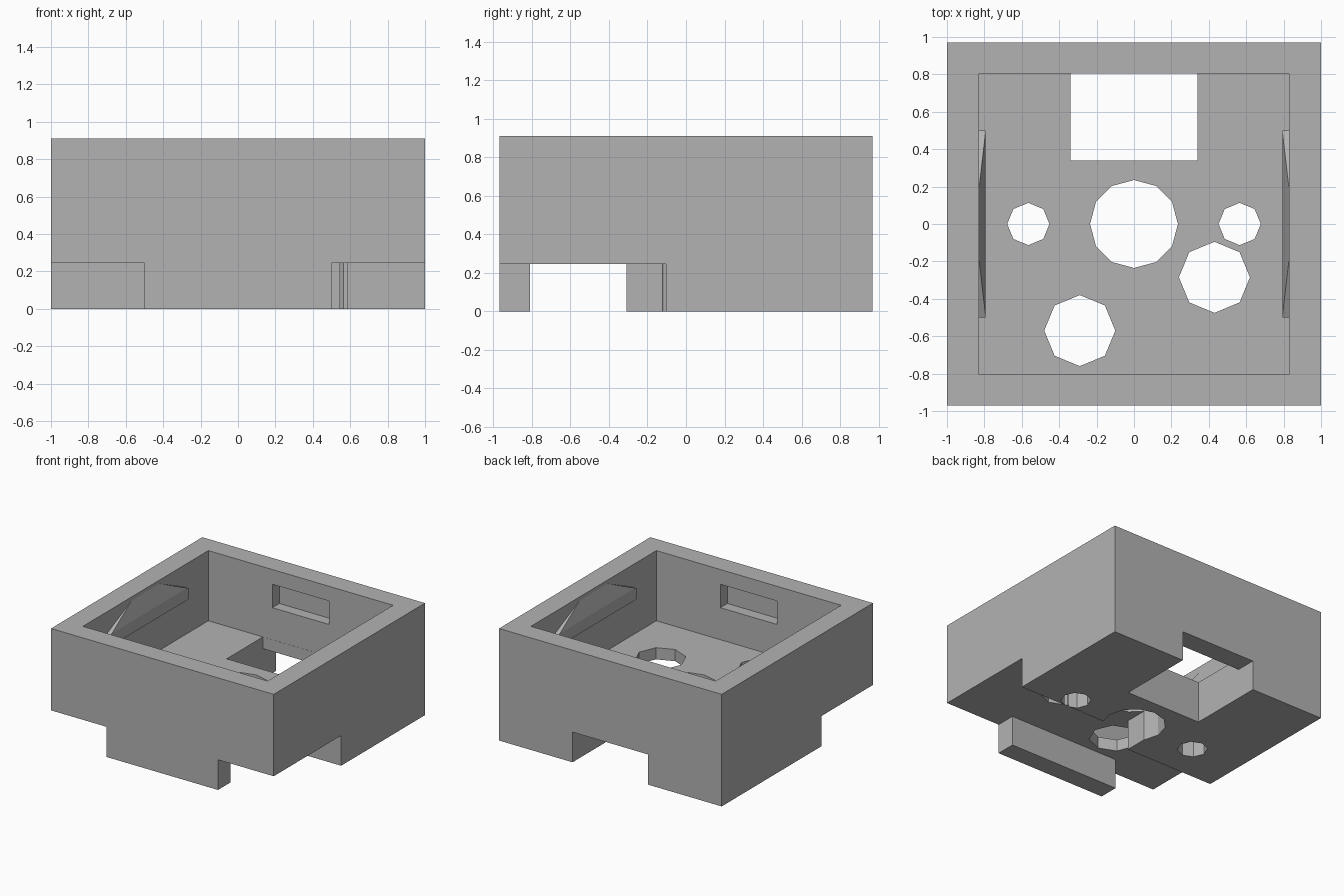
import bpy, bmesh
from math import cos, sin, tau

if "Cube" in bpy.data.objects:
    bpy.data.objects.remove(bpy.data.objects["Cube"], do_unlink=True)

grey = bpy.data.materials.new("plain_grey")
grey.use_nodes = True
COLOUR = (0.45, 0.45, 0.45, 1)
grey.diffuse_color = COLOUR
grey.node_tree.nodes["Principled BSDF"].inputs["Base Color"].default_value = COLOUR


def add_object(name, bm):
    bmesh.ops.recalc_face_normals(bm, faces=bm.faces)
    mesh = bpy.data.meshes.new(name)
    bm.to_mesh(mesh)
    bm.free()
    mesh.materials.append(grey)
    obj = bpy.data.objects.new(name, mesh)
    bpy.context.collection.objects.link(obj)
    return obj


def prism(name, outline, z0, z1):
    """Extrude a flat outline upwards from z0 to z1."""
    bm = bmesh.new()
    face = bm.faces.new([bm.verts.new((x, y, z0)) for x, y in outline])
    top = bmesh.ops.extrude_face_region(bm, geom=[face])["geom"]
    for v in top:
        if isinstance(v, bmesh.types.BMVert):
            v.co.z = z1
    return add_object(name, bm)


def rect(x0, x1, y0, y1):
    return [(x0, y0), (x1, y0), (x1, y1), (x0, y1)]


def ring(x, y, r, sides):
    return [(x + r * cos(tau * i / sides), y + r * sin(tau * i / sides))
            for i in range(sides)]


def cut(target, outline, z0, z1):
    cutter = prism("cutter", outline, z0, z1)
    cutter.hide_render = True
    mod = target.modifiers.new("cut", 'BOOLEAN')
    mod.operation = 'DIFFERENCE'
    mod.solver = 'EXACT'
    mod.object = cutter
    bpy.context.view_layer.objects.active = target
    bpy.ops.object.modifier_apply(modifier=mod.name)
    bpy.data.objects.remove(cutter, do_unlink=True)


UNDER, STEP, FLOOR, TOP = -0.1, 0.245, 0.34, 0.91

# Housing block with open cavity
housing = prism("housing", rect(-1, 1, -0.97, 0.97), 0, TOP)
cut(housing, rect(-0.83, 0.83, -0.805, 0.805), FLOOR, 1.1)

# Stepped recess under the front, leaving a central front tab
cut(housing, [(-1.1, -1.1), (-0.5, -1.1), (-0.5, -0.81), (0.5, -0.81),
              (0.5, -1.1), (1.1, -1.1), (1.1, -0.105), (-0.2, -0.105),
              (-0.2, -0.31), (-1.1, -0.31)], UNDER, STEP)

# Back notch and the floor opening above it
cut(housing, rect(-0.34, 0.34, 0.34, 1.1), UNDER, STEP)
cut(housing, rect(-0.34, 0.34, 0.34, 0.804), UNDER, 0.4)

# Round holes through the floor
for x, y, r, sides in ((0, 0, 0.235, 12), (-0.565, 0, 0.113, 8), (0.565, 0, 0.113, 8),
                       (-0.29, -0.57, 0.19, 8), (0.43, -0.285, 0.19, 8)):
    cut(housing, ring(x, y, r, sides), UNDER, 0.5)

# Clip pockets in the front and back inner walls
for s in (-1, 1):
    y0, y1 = sorted((s * 0.75, s * 0.895))
    cut(housing, rect(-0.255, 0.255, y0, y1), 0.6, 0.79)

# Wedge ribs on the left and right inner walls
for name, s in (("left_rib", 1), ("right_rib", -1)):
    bm = bmesh.new()
    for m in (-1, 1):
        for x, y, z in ((0.83, 0.18, 0.88), (0.84, 0.18, 0.88), (0.84, 0.5, 0.73),
                        (0.84, 0.5, 0.64), (0.795, 0.48, 0.739),
                        (0.795, 0.5, 0.73), (0.795, 0.5, 0.64)):
            bm.verts.new((s * x, m * y, z))
    bmesh.ops.convex_hull(bm, input=bm.verts)
    bmesh.ops.dissolve_limit(bm, angle_limit=0.02, verts=bm.verts, edges=bm.edges)
    add_object(name, bm)
